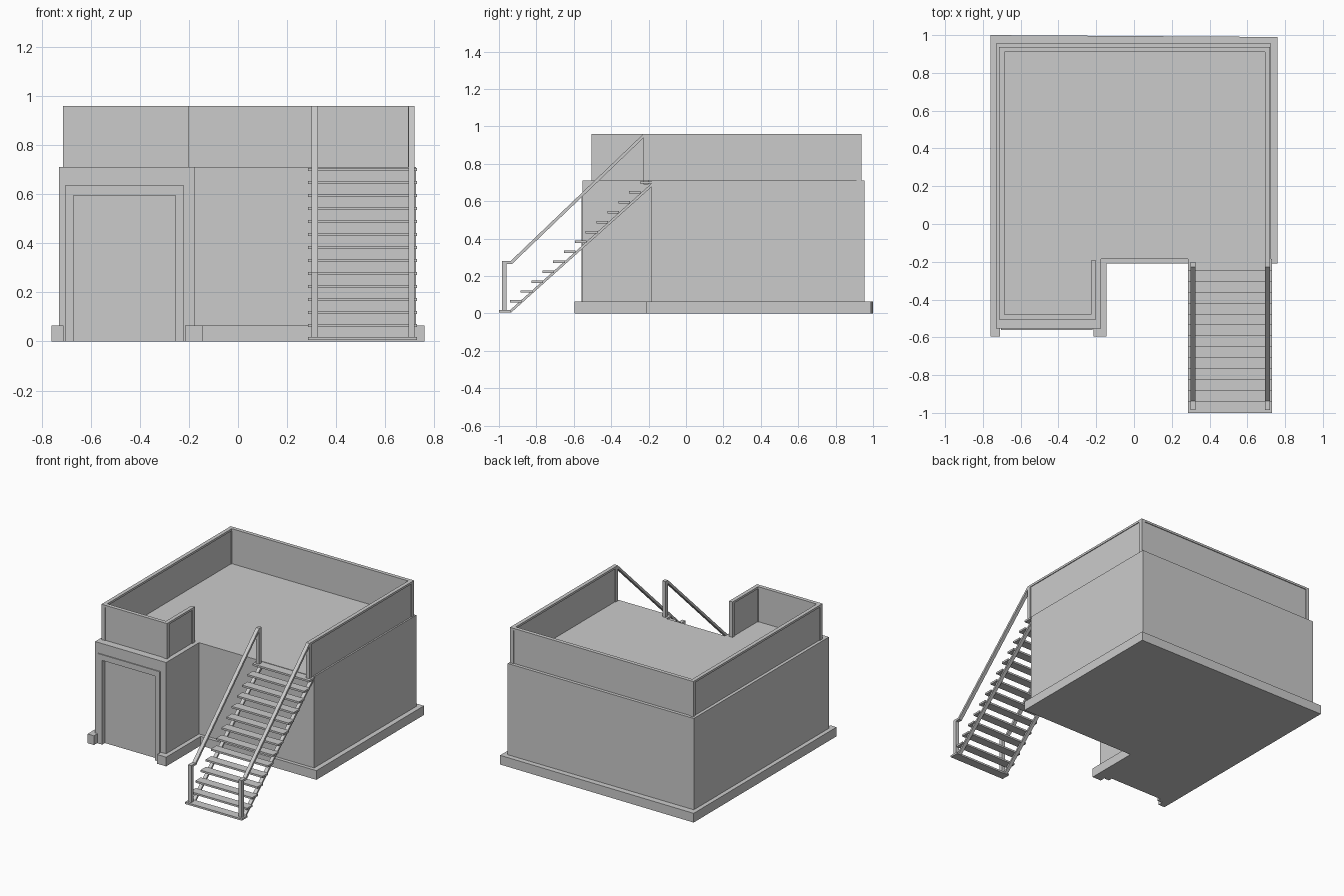
import bpy, bmesh

if "Cube" in bpy.data.objects:
    bpy.data.objects.remove(bpy.data.objects["Cube"])


def finish(name, bm):
    bmesh.ops.recalc_face_normals(bm, faces=bm.faces)
    me = bpy.data.meshes.new(name)
    bm.to_mesh(me)
    bm.free()
    ob = bpy.data.objects.new(name, me)
    bpy.context.collection.objects.link(ob)
    return ob


def extrude(name, pts, axis, lo, hi):
    """Extrude a 2D outline along an axis (0=x: pts are yz, 1=y: xz, 2=z: xy)."""
    bm = bmesh.new()
    verts = []
    for p in pts:
        co = list(p)
        co.insert(axis, lo)
        verts.append(bm.verts.new(co))
    face = bm.faces.new(verts)
    res = bmesh.ops.extrude_face_region(bm, geom=[face])
    for v in res["geom"]:
        if isinstance(v, bmesh.types.BMVert):
            v.co[axis] = hi
    return finish(name, bm)


def box(name, x0, x1, y0, y1, z0, z1):
    return extrude(name, [(x0, y0), (x1, y0), (x1, y1), (x0, y1)], 2, z0, z1)


def arch(name, outer, inner, y0, y1):
    """Door surround: (left, right, top) of the outside and of the opening."""
    (a, b, t), (c, d, u) = outer, inner
    pts = [(a, 0), (a, t), (b, t), (b, 0), (d, 0), (d, u), (c, u), (c, 0)]
    return extrude(name, pts, 1, y0, y1)


ROOF, TOP = 0.71, 0.96

# L-shaped plinth with a gap in front of the door
extrude("plinth", [(-0.76, -0.595), (-0.71, -0.595), (-0.71, -0.53), (-0.215, -0.53),
                   (-0.215, -0.595), (-0.145, -0.595), (-0.145, -0.21), (0.76, -0.21),
                   (0.76, 0.99), (-0.76, 1.0)], 2, 0, 0.065)

# Building body (its front face in the opening is the door)
extrude("building_body", [(-0.73, -0.53), (-0.175, -0.53), (-0.175, -0.185), (0.725, -0.185),
                          (0.725, 0.955), (-0.73, 0.955)], 2, 0.002, ROOF)
arch("door_wall", (-0.73, -0.175, ROOF), (-0.705, -0.22, 0.635), -0.553, -0.53)
arch("door_frame", (-0.705, -0.22, 0.635), (-0.67, -0.255, 0.595), -0.56, -0.53)

# Roof parapet: corner posts, top rails and thinner panels between them
H = 0.0135
path = [(0.706, -0.215), (0.706, 0.924), (-0.7, 0.924), (-0.7, -0.492),
        (-0.215, -0.492), (-0.215, -0.208)]
for x, y in path:
    box("parapet_post", x - H, x + H, y - H, y + H, ROOF, TOP)
for (xa, ya), (xb, yb) in zip(path, path[1:]):
    x0, x1, y0, y1 = min(xa, xb), max(xa, xb), min(ya, yb), max(ya, yb)
    if x1 - x0 > y1 - y0:
        box("parapet_rail", x0 + H, x1 - H, y0 - H, y0 + H, TOP - 0.015, TOP)
        box("parapet_panel", x0 + H, x1 - H, y0 - 0.008, y0 + 0.008, ROOF, TOP - 0.015)
    else:
        box("parapet_rail", x0 - H, x0 + H, y0 + H, y1 - H, TOP - 0.015, TOP)
        box("parapet_panel", x0 - 0.008, x0 + 0.008, y0 + H, y1 - H, ROOF, TOP - 0.015)

# Stair treads
for i in range(14):
    y, z = -1.0 + i * 0.058, 0.018 + i * 0.053
    box("stair_tread", 0.285, 0.73, y, y + 0.062, z - 0.013, z)

# Stringers, handrails and posts on both sides of the stair
for x0, x1 in ((0.3, 0.325), (0.694, 0.719)):
    extrude("stringer", [(-0.955, 0.005), (-0.935, 0.005), (-0.185, 0.676), (-0.185, 0.695)],
            0, x0, x1)
    box("lower_post", x0, x1, -0.985, -0.96, 0.018, 0.265)
    extrude("handrail", [(-0.985, 0.265), (-0.93, 0.265), (-0.228, 0.938), (-0.228, TOP),
                         (-0.938, 0.28), (-0.985, 0.28)], 0, x0, x1)
box("upper_post", 0.3, 0.325, -0.228, -0.2, 0.69, TOP)
